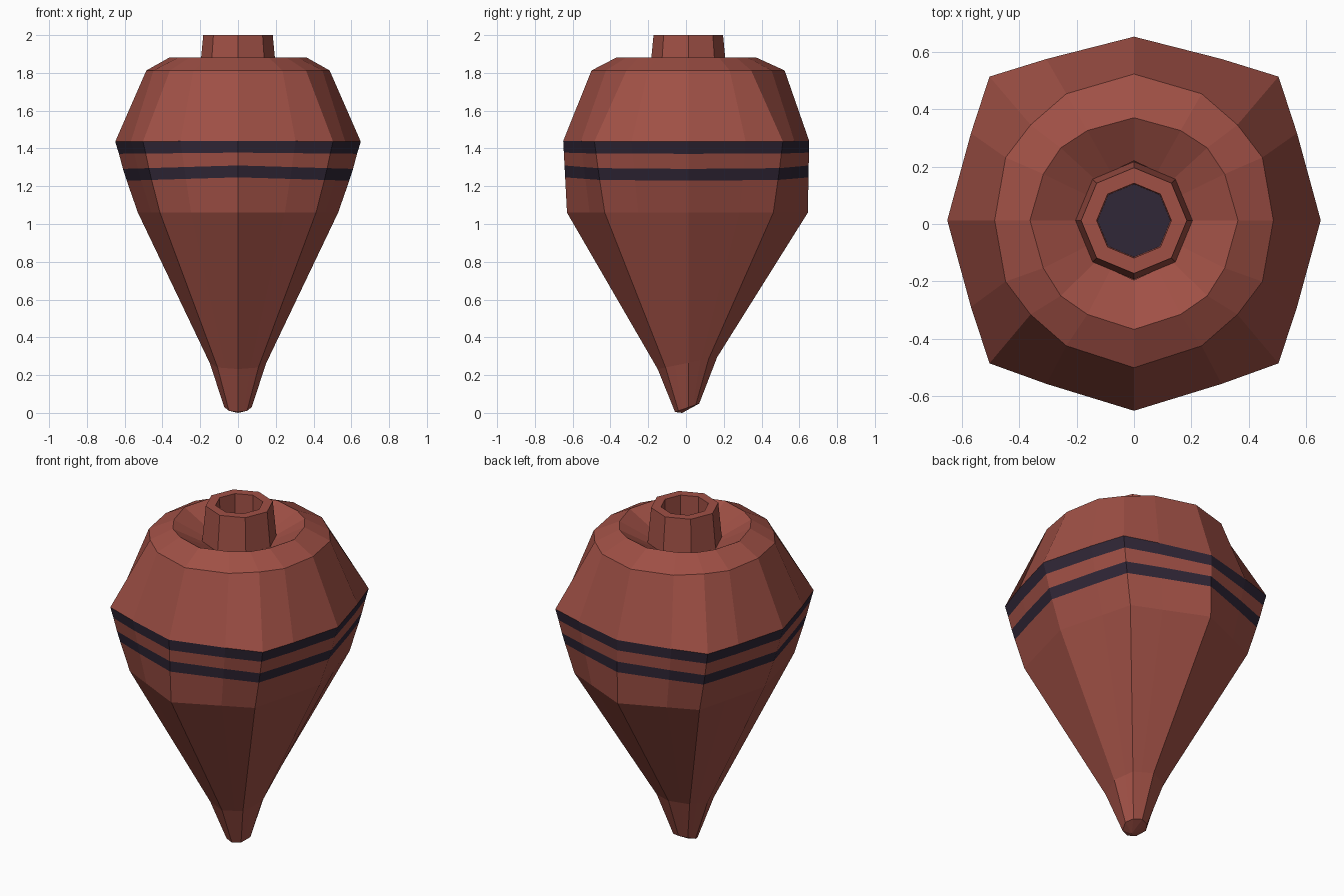
import bpy, bmesh, math
from mathutils import Vector

if "Cube" in bpy.data.objects:
    bpy.data.objects.remove(bpy.data.objects["Cube"])


def material(name, rgb):
    m = bpy.data.materials.new(name)
    m.diffuse_color = (*rgb, 1)
    m.use_nodes = True
    m.node_tree.nodes["Principled BSDF"].inputs["Base Color"].default_value = m.diffuse_color
    return m


RED = material("red_brown", (0.35, 0.08, 0.06))
DARK = material("dark_violet", (0.030, 0.020, 0.038))


def lerp_row(a, b, t):
    return [p + (q - p) * t for p, q in zip(a, b)]


def ring_points(x, yf, yb, cx, cyf, cyb, bulge, z, tilt, droop):
    """16-sided section: axis points, corners and points between them."""
    axis = [(x, .013), (0, yb), (-x, .013), (0, -yf)]
    corner = [(cx, cyb), (-cx, cyb), (-cx, -cyf), (cx, -cyf)]
    pts = []
    for i in range(4):
        a, c, b = Vector(axis[i]), Vector(corner[i]), Vector(axis[(i + 1) % 4])
        pts += [a, a.lerp(c, .6) * bulge, c, b.lerp(c, .6) * bulge]
    return [(p.x, p.y, z + tilt * p.y - droop * abs(p.x)) for p in pts]


def loft(name, rings, dark_bands=(), cap=None, closed=False):
    bm = bmesh.new()
    loops = [[bm.verts.new(p) for p in r] for r in rings]
    n = len(loops[0])
    pairs = list(zip(loops, loops[1:]))
    for k, (lo, hi) in enumerate(pairs):
        for i in range(n):
            j = (i + 1) % n
            f = bm.faces.new((lo[i], lo[j], hi[j], hi[i]))
            f.material_index = 1 if k in dark_bands else 0
    if cap:  # blunt point under the first ring
        c = bm.verts.new(cap)
        for i in range(n):
            bm.faces.new((loops[0][(i + 1) % n], loops[0][i], c))
    me = bpy.data.meshes.new(name)
    bm.to_mesh(me)
    bm.free()
    me.materials.append(RED)
    me.materials.append(DARK)
    ob = bpy.data.objects.new(name, me)
    bpy.context.collection.objects.link(ob)
    return ob


# spinning top body: x, y front, y back, corner x, corner y front/back, bulge, z, tilt, droop
tip = (.072, .058, .07, .048, .04, .052, 1, .025, .35, 0)
shank = (.15, .15, .165, .108, .108, .12, 1, .262, .2, 0)
shoulder = (.53, .63, .645, .413, .43, .462, 1.0, 1.06, 0, 0)
belly = (.65, .65, .652, .503, .485, .513, 1.01, 1.44, 0, .006)
upper = (.485, .5, .522, .36, .315, .345, 1.09, 1.813, 0, 0)
rim = (.362, .367, .37, .255, .25, .265, 1.06, 1.882, 0, 0)
dip = (.195, .195, .22, .135, .133, .155, 1, 1.79, 0, 0)


def between(z, droop):
    row = lerp_row(shoulder, belly, (z - 1.06) / .38)
    row[9] = droop
    return row


stripes = [between(1.247, .03), between(1.31, .03), between(1.378, .01)]
rows = [tip, shank, shoulder, *stripes, belly, upper, rim, dip]
# faces 3 (lower stripe) and 5 (upper stripe) are dark
loft("top_body", [ring_points(*r) for r in rows], dark_bands=(3, 5), cap=(0, -.02, 0))


# hollow octagonal neck: outer wall, flat lip, inner wall, dark floor
def octagon(r, z):
    return [(r * math.cos(i * math.pi / 4), .012 + r * math.sin(i * math.pi / 4), z)
            for i in range(8)]


neck = [octagon(.205, 1.78), octagon(.184, 2), octagon(.13, 2),
        octagon(.127, 1.885), octagon(.001, 1.885)]
loft("neck", neck, dark_bands=(3,))
